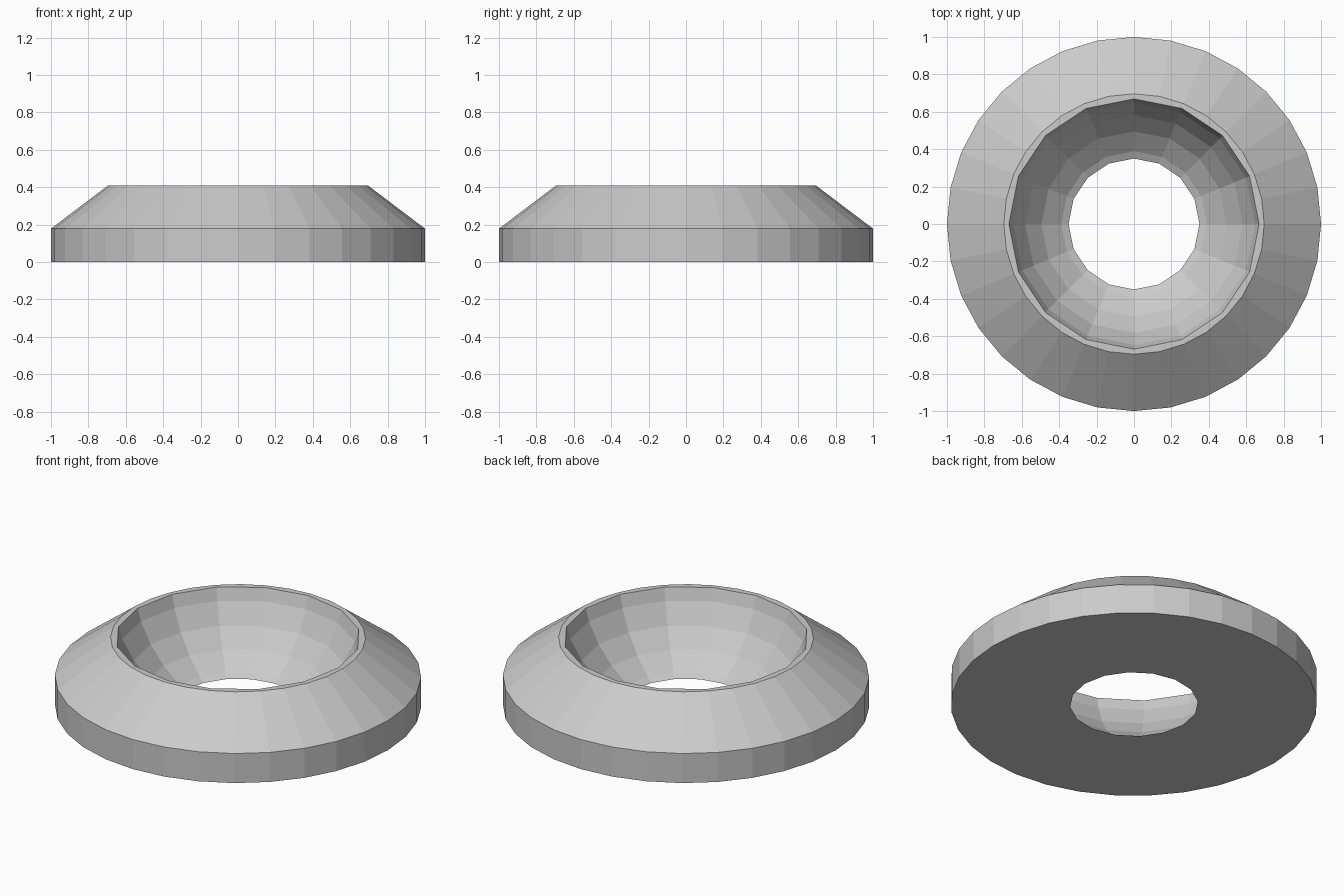
import bpy, bmesh, math

if "Cube" in bpy.data.objects:
    bpy.data.objects.remove(bpy.data.objects["Cube"])

# Body: 32-sided disc with a straight rim and a sloped shoulder
SIDES = 32
profile = [(1.0, 0.0), (1.0, 0.178), (0.696, 0.408)]
bm = bmesh.new()
rings = []
for r, z in profile:
    rings.append([bm.verts.new((r * math.cos(2 * math.pi * i / SIDES),
                                r * math.sin(2 * math.pi * i / SIDES), z))
                  for i in range(SIDES)])
for low, high in zip(rings, rings[1:]):
    for i in range(SIDES):
        j = (i + 1) % SIDES
        bm.faces.new((low[i], low[j], high[j], high[i]))
bm.faces.new(rings[0][::-1])
bm.faces.new(rings[-1])
mesh = bpy.data.meshes.new("countersunk_ring")
bm.to_mesh(mesh)
bm.free()
body = bpy.data.objects.new("countersunk_ring", mesh)
bpy.context.collection.objects.link(body)

# Bowl cutter: low-poly sphere that also breaks through the base
bpy.ops.mesh.primitive_uv_sphere_add(segments=16, ring_count=16, radius=0.7,
                                     location=(0, 0, 0.603))
cutter = bpy.context.object
cutter.name = "bowl_cutter"
cutter.hide_render = True

# Carve the bowl and hole
mod = body.modifiers.new("bowl", 'BOOLEAN')
mod.operation = 'DIFFERENCE'
mod.solver = 'EXACT'
mod.object = cutter
bpy.ops.object.select_all(action='DESELECT')
body.select_set(True)
bpy.context.view_layer.objects.active = body
bpy.ops.object.modifier_apply(modifier=mod.name)
bpy.data.objects.remove(cutter, do_unlink=True)
